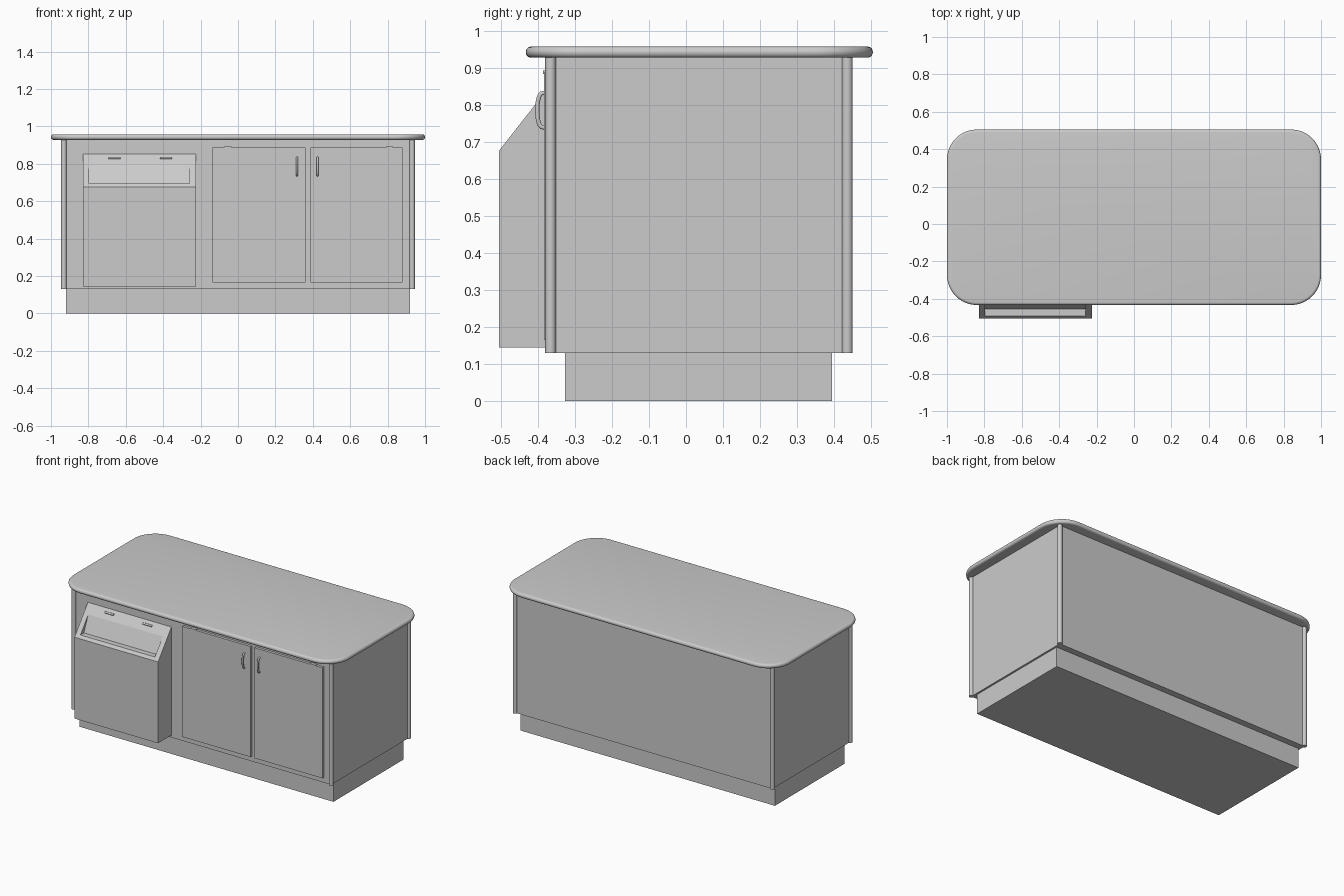
import bpy, bmesh, math
from mathutils import Vector

cube = bpy.data.objects.get("Cube")
if cube:
    bpy.data.objects.remove(cube, do_unlink=True)

grey = bpy.data.materials.new("light_grey")
grey.use_nodes = True
colour = (0.6, 0.6, 0.6, 1)
grey.diffuse_color = colour
grey.node_tree.nodes["Principled BSDF"].inputs["Base Color"].default_value = colour


def finish(name, bm):
    bmesh.ops.recalc_face_normals(bm, faces=bm.faces)
    mesh = bpy.data.meshes.new(name)
    bm.to_mesh(mesh)
    bm.free()
    mesh.materials.append(grey)
    ob = bpy.data.objects.new(name, mesh)
    bpy.context.collection.objects.link(ob)
    return ob


def activate(ob):
    bpy.ops.object.select_all(action='DESELECT')
    ob.select_set(True)
    bpy.context.view_layer.objects.active = ob


def smooth(ob):
    activate(ob)
    bpy.ops.object.shade_smooth_by_angle(angle=math.radians(40))


def box_mesh(x, y, z):
    bm = bmesh.new()
    bmesh.ops.create_cube(bm, size=1)
    for v in bm.verts:
        v.co = Vector([r[0] if c < 0 else r[1] for r, c in zip((x, y, z), v.co)])
    return bm


def box(name, x, y, z):
    return finish(name, box_mesh(x, y, z))


def prism(name, profile, x0, x1):
    # Extrude a (y, z) outline along x
    bm = bmesh.new()
    face = bm.faces.new([bm.verts.new((x0, y, z)) for y, z in profile])
    out = bmesh.ops.extrude_face_region(bm, geom=[face])
    moved = [g for g in out["geom"] if isinstance(g, bmesh.types.BMVert)]
    bmesh.ops.translate(bm, vec=(x1 - x0, 0, 0), verts=moved)
    return finish(name, bm)


def cylinder(name, centre, radius, depth, axis='Z'):
    bm = bmesh.new()
    bmesh.ops.create_cone(bm, cap_ends=True, segments=24, radius1=radius,
                          radius2=radius, depth=depth)
    for v in bm.verts:
        co = v.co if axis == 'Z' else Vector((v.co.z, v.co.y, -v.co.x))
        v.co = co + Vector(centre)
    ob = finish(name, bm)
    smooth(ob)
    return ob


# Plinth and cabinet carcass
FRONT = -0.367
box("plinth", (-0.92, 0.92), (-0.327, 0.395), (0, 0.14))
box("cabinet_body", (-0.932, 0.932), (FRONT, 0.437), (0.13, 0.935))

# Rounded corner posts
for sx, side in ((1, "left"), (-1, "right")):
    for y, end in ((-0.366, "front"), (0.436, "back")):
        cylinder(f"{end}_{side}_post", (sx * 0.931, y, 0.531), 0.0145, 0.802)

# Countertop with round corners and a bullnose edge
bm = box_mesh((-1, 1), (-0.433, 0.505), (0.928, 0.958))
upright = [e for e in bm.edges if abs(e.verts[0].co.z - e.verts[1].co.z) > 0.01]
bmesh.ops.bevel(bm, geom=upright, offset=0.16, segments=12, profile=0.5,
                affect='EDGES')
rim = [e for e in bm.edges if abs(e.verts[0].co.z - e.verts[1].co.z) < 0.001]
bmesh.ops.bevel(bm, geom=rim, offset=0.0145, segments=5, profile=0.5,
                affect='EDGES')
smooth(finish("countertop", bm))

# Cupboard doors with arched handles and small top hinges
doors = (("right", -0.135, 0.36, 0.315, -0.055), ("left", 0.387, 0.88, 0.425, 0.81))
for side, x0, x1, hx, hinge_x in doors:
    box(f"{side}_door", (x0, x1), (-0.384, FRONT + 0.005), (0.165, 0.888))
    box(f"{side}_door_hinge", (hinge_x - 0.02, hinge_x + 0.02),
        (-0.386, FRONT), (0.884, 0.893))
    curve = bpy.data.curves.new(f"{side}_handle", 'CURVE')
    curve.dimensions = '3D'
    curve.bevel_depth = 0.006
    curve.bevel_resolution = 3
    curve.use_fill_caps = True
    path = curve.splines.new('POLY')
    path.points.add(12)
    for i, p in enumerate(path.points):
        a = math.pi * i / 12
        p.co = (hx, -0.382 - 0.02 * math.sin(a) ** 0.6,
                0.786 - 0.047 * math.cos(a), 1)
    handle = bpy.data.objects.new(f"{side}_handle", curve)
    bpy.context.collection.objects.link(handle)
    curve.materials.append(grey)
    activate(handle)
    bpy.ops.object.convert(target='MESH')
    smooth(bpy.context.object)

# Waste bin with a sloped top, cut open to leave a steeper flap
bin_box = prism("waste_bin", [(FRONT, 0.145), (-0.505, 0.145), (-0.505, 0.677),
                              (FRONT, 0.853)], -0.83, -0.225)
cutter = prism("flap_cutter", [(-0.55, 0.695), (-0.455, 0.695), (-0.409, 0.8),
                               (-0.55, 0.8)], -0.797, -0.258)
cutter.hide_render = True
cut = bin_box.modifiers.new("flap_opening", 'BOOLEAN')
cut.operation = 'DIFFERENCE'
cut.solver = 'EXACT'
cut.object = cutter
activate(bin_box)
bpy.ops.object.modifier_apply(modifier=cut.name)
bpy.data.objects.remove(cutter, do_unlink=True)

# Flap hinges on the slope
for x, side in ((-0.66, "right"), (-0.385, "left")):
    cylinder(f"{side}_flap_hinge", (x, -0.386, 0.832), 0.006, 0.064, 'X')
